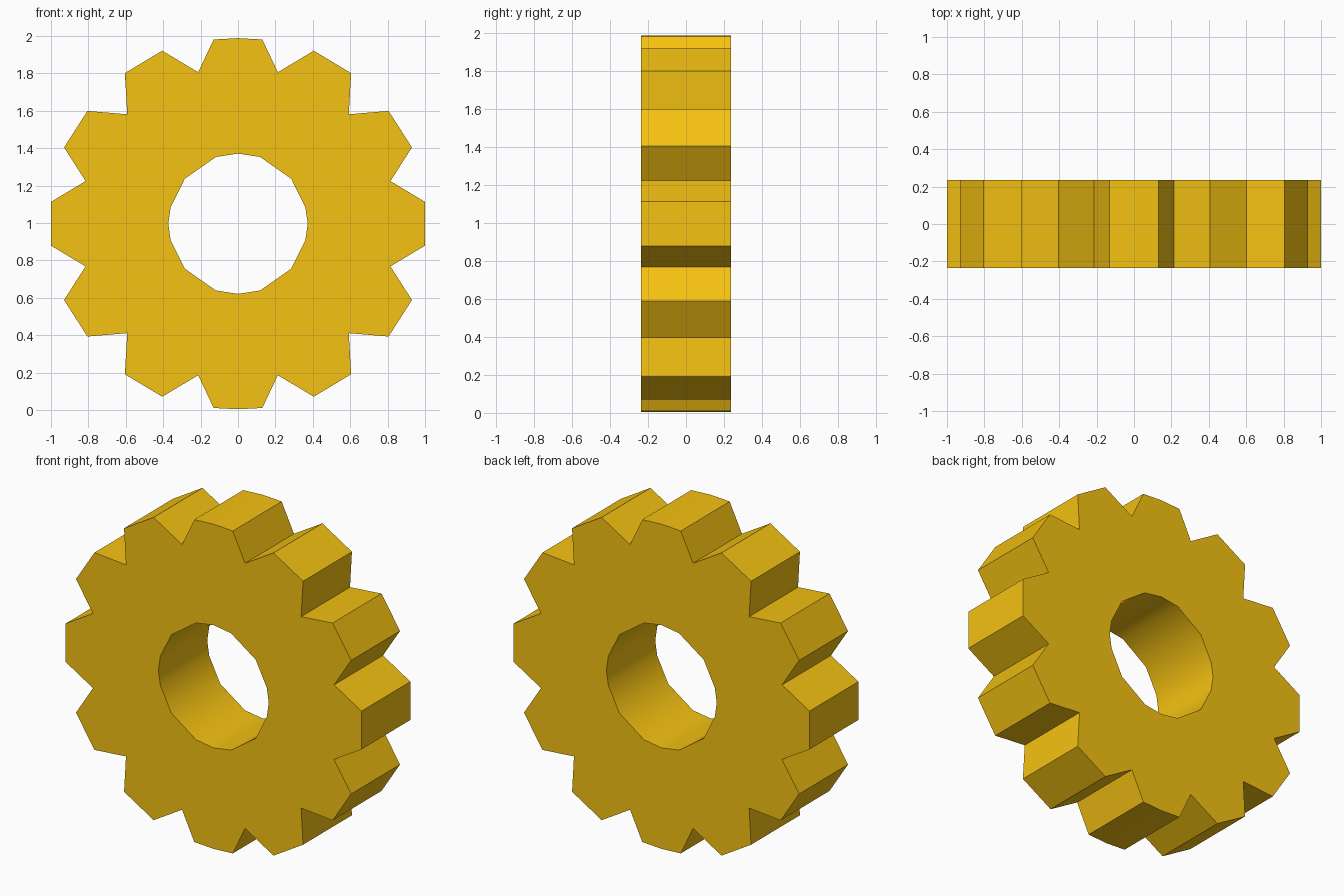
import bpy, bmesh, math

if "Cube" in bpy.data.objects:
    bpy.data.objects.remove(bpy.data.objects["Cube"])

CENTRE_Z = 0.996
HALF_WIDTH = 0.236

# Quarter profiles (x, z from the centre), from top round to the right side
teeth = [(0, 0.992), (0.13, 0.985), (0.213, 0.81), (0.405, 0.925), (0.605, 0.805),
         (0.592, 0.585), (0.805, 0.603), (0.93, 0.408), (0.815, 0.228), (1.0, 0.117)]
bore = [(0, 0.375), (0.118, 0.357), (0.285, 0.24), (0.36, 0.088), (0.373, 0)]


def full_loop(quarter):
    """Mirror a quarter profile in both axes into one closed loop."""
    lower = [(x, -z) for x, z in reversed(quarter) if z != 0]
    right = quarter + lower
    left = [(-x, z) for x, z in reversed(right) if x != 0]
    return right + left


bm = bmesh.new()

# Front outline: toothed rim and faceted bore
edges = []
for profile in (teeth, bore):
    verts = [bm.verts.new((x, -HALF_WIDTH, z + CENTRE_Z)) for x, z in full_loop(profile)]
    edges += [bm.edges.new((v, verts[(i + 1) % len(verts)])) for i, v in enumerate(verts)]

# Fill the ring and extrude it to the back
bmesh.ops.triangle_fill(bm, edges=edges, use_beauty=True)
result = bmesh.ops.extrude_face_region(bm, geom=bm.faces[:], use_keep_orig=True)
moved = [g for g in result["geom"] if isinstance(g, bmesh.types.BMVert)]
bmesh.ops.translate(bm, verts=moved, vec=(0, 2 * HALF_WIDTH, 0))
bmesh.ops.recalc_face_normals(bm, faces=bm.faces[:])

mesh = bpy.data.meshes.new("gear_wheel")
bm.to_mesh(mesh)
bm.free()
gear = bpy.data.objects.new("gear_wheel", mesh)
bpy.context.collection.objects.link(gear)

# Yellow finish
yellow = bpy.data.materials.new("yellow")
yellow.diffuse_color = (0.913, 0.539, 0.006, 1)
yellow.use_nodes = True
yellow.node_tree.nodes["Principled BSDF"].inputs["Base Color"].default_value = yellow.diffuse_color
mesh.materials.append(yellow)

# Smooth bore, crisp teeth
bpy.context.view_layer.objects.active = gear
gear.select_set(True)
bpy.ops.object.shade_smooth_by_angle(angle=math.radians(35))
